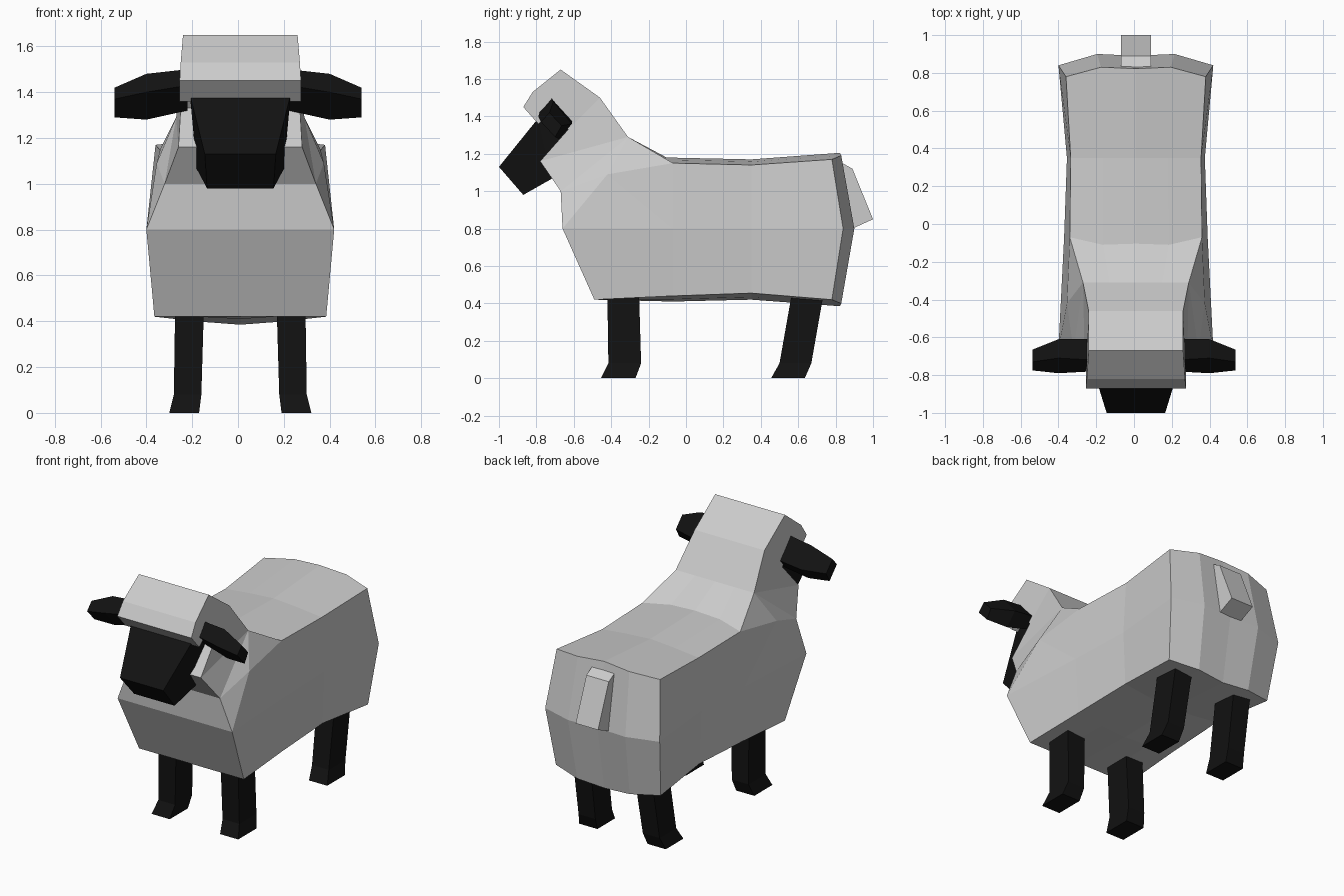
import bpy, bmesh

if "Cube" in bpy.data.objects:
    bpy.data.objects.remove(bpy.data.objects["Cube"])

CX = 0.01          # centre line of body, head and legs
BLACK = bpy.data.materials.new("black")
BLACK.diffuse_color = (0.006, 0.006, 0.006, 1)
BLACK.use_nodes = True
BLACK.node_tree.nodes["Principled BSDF"].inputs["Base Color"].default_value = BLACK.diffuse_color


def finish(name, bm, mat=None):
    bmesh.ops.recalc_face_normals(bm, faces=bm.faces)
    mesh = bpy.data.meshes.new(name)
    bm.to_mesh(mesh)
    bm.free()
    if mat:
        mesh.materials.append(mat)
    ob = bpy.data.objects.new(name, mesh)
    bpy.context.collection.objects.link(ob)
    return ob


def loft(name, rings, mat=None):
    """Closed tube through rings of equal point count, capped at both ends."""
    bm = bmesh.new()
    vs = [[bm.verts.new(p) for p in r] for r in rings]
    n = len(vs[0])
    for a, b in zip(vs, vs[1:]):
        for i in range(n):
            j = (i + 1) % n
            bm.faces.new((a[i], a[j], b[j], b[i]))
    bm.faces.new(vs[0])
    bm.faces.new(vs[-1])
    return finish(name, bm, mat)


# Wool coat: side outline (y, z, half width, bulge y, bulge z)
outline = [
    (.78, .42, .375, .05, -.035), (.84, .80, .41, .06, 0), (.78, 1.17, .37, .05, .035),
    (.35, 1.14, .345, 0, .03), (-.07, 1.15, .35, -.04, .03), (-.31, 1.29, .28, 0, 0),
    (-.46, 1.50, .25, 0, 0), (-.67, 1.65, .25, 0, 0), (-.82, 1.53, .26, 0, 0),
    (-.87, 1.45, .265, 0, 0), (-.79, 1.36, .265, 0, 0), (-.70, 1.42, .26, 0, 0),
    (-.63, 1.33, .26, 0, 0), (-.78, 1.16, .27, 0, 0), (-.67, 1.0, .33, 0, 0),
    (-.66, .80, .41, 0, 0), (-.49, .42, .375, 0, 0), (-.07, .44, .36, 0, -.03),
    (.35, .455, .35, 0, -.035)]
# Extra points inside the flank
inner = [(.35, .80, .365), (-.07, .80, .38), (-.42, 1.09, .365)]
flank = [(0, 1, 19, 18), (1, 2, 3, 19), (19, 3, 4, 20), (18, 19, 20, 17), (17, 20, 15, 16),
         (20, 4, 21), (20, 21, 15), (4, 5, 21), (21, 5, 14), (5, 13, 14), (15, 21, 14),
         (5, 6, 12, 13), (6, 7, 11, 12), (7, 8, 10, 11), (8, 9, 10)]
columns = [(-1, 0, 0), (-.5, 1, .6), (0, .85, 1), (.5, 1, .6), (1, 0, 0)]
bm = bmesh.new()
strip = [[bm.verts.new((CX + f * w, y + by * ky, z + bz * kz)) for f, ky, kz in columns]
         for y, z, w, by, bz in outline]
for a, b in zip(strip, strip[1:] + strip[:1]):
    for i in range(4):
        bm.faces.new((a[i], a[i + 1], b[i + 1], b[i]))
for side, col in ((-1, 0), (1, 4)):
    pts = [r[col] for r in strip] + [bm.verts.new((CX + side * w, y, z)) for y, z, w in inner]
    for f in flank:
        bm.faces.new([pts[i] for i in f])
finish("wool_coat", bm)

# Tail
tail = [(.80, 1.17), (.89, 1.12), (1.0, .85), (.89, .80), (.80, .84)]
loft("tail", [[(CX + s * .08, y, z) for y, z in tail] for s in (-1, 1)])

# Face: tapered box pushed into the head
def face_ring(top, bottom):
    (yt, zt, wt), (yb, zb, wb) = top, bottom
    return [(CX - wt, yt, zt), (CX + wt, yt, zt), (CX + wb, yb, zb), (CX - wb, yb, zb)]

loft("face", [face_ring((-1.0, 1.13, .155), (-.87, .98, .145)),
              face_ring((-.79, 1.39, .22), (-.72, 1.065, .19)),
              face_ring((-.70, 1.48, .22), (-.52, 1.30, .20))], BLACK)

# Ears: diamond sections from root to tip
sections = [(.22, [(-.72, 1.50), (-.61, 1.38), (-.66, 1.32), (-.78, 1.43)]),
            (.40, [(-.71, 1.48), (-.61, 1.36), (-.68, 1.28), (-.79, 1.40)]),
            (.538, [(-.73, 1.42), (-.665, 1.35), (-.70, 1.29), (-.775, 1.37)])]
for side, label in ((-1, "left"), (1, "right")):
    loft(f"ear_{label}", [[(side * x, y, z) for y, z in pts] for x, pts in sections], BLACK)

# Legs: (z, y front, y back, x inner, x outer) per level
legs = {"front": [(.50, -.42, -.25, .155, .285), (.42, -.42, -.25, .16, .285),
                  (.08, -.415, -.24, .17, .29), (0, -.455, -.27, .18, .31)],
        "back": [(.50, .585, .745, .155, .285), (.42, .56, .73, .16, .285),
                 (.08, .50, .67, .17, .29), (0, .455, .635, .18, .31)]}
for part, levels in legs.items():
    for side, label in ((-1, "left"), (1, "right")):
        loft(f"{part}_leg_{label}",
             [[(CX + side * a, y0, z), (CX + side * b, y0, z),
               (CX + side * b, y1, z), (CX + side * a, y1, z)]
              for z, y0, y1, a, b in levels], BLACK)
